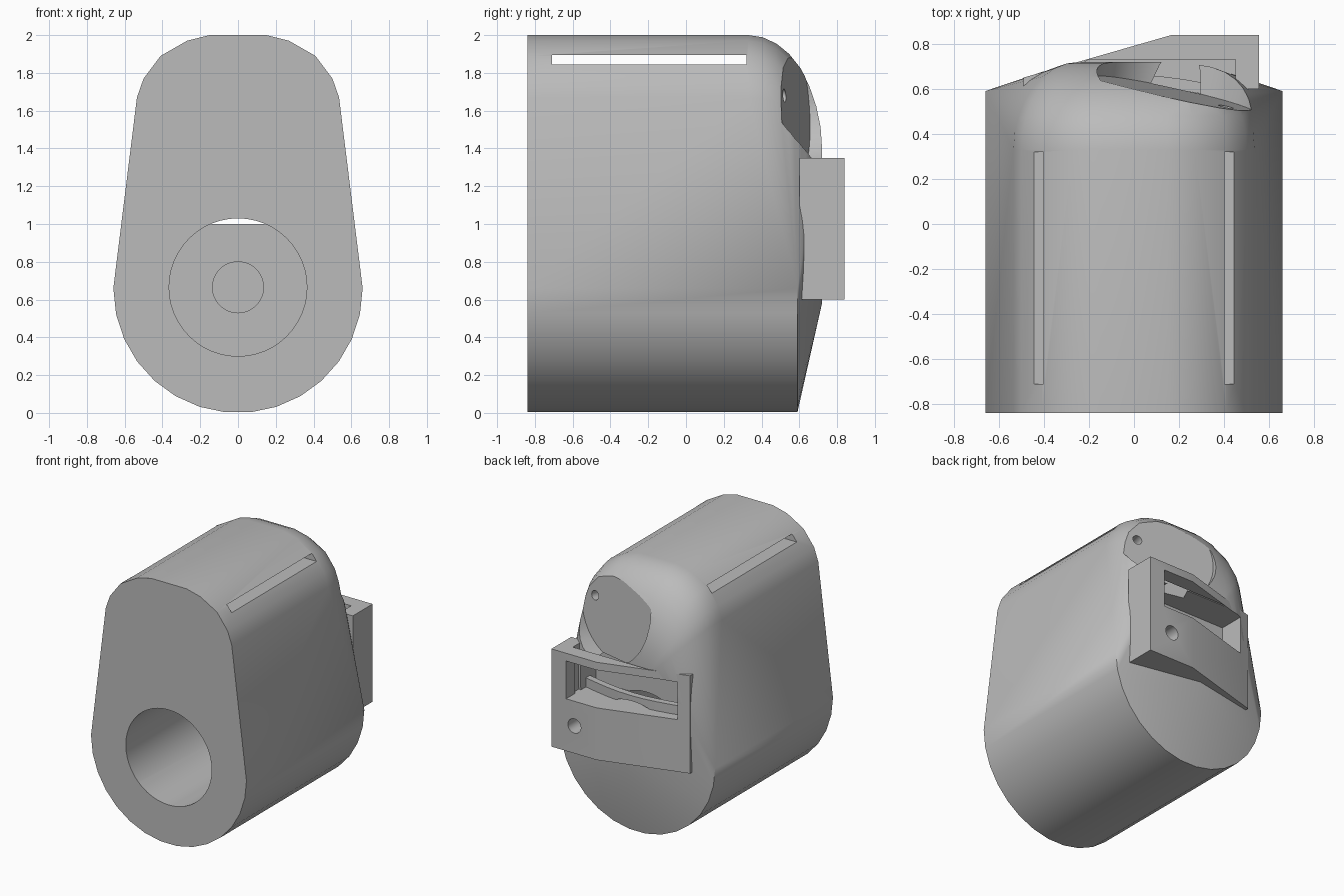
import bpy, bmesh, math
from mathutils import Vector

if "Cube" in bpy.data.objects:
    bpy.data.objects.remove(bpy.data.objects["Cube"])

grey = bpy.data.materials.new("light grey plastic")
grey.use_nodes = True
COLOUR = (0.5, 0.5, 0.5, 1)
grey.diffuse_color = COLOUR
grey.node_tree.nodes["Principled BSDF"].inputs["Base Color"].default_value = COLOUR


def finish(name, bm):
    bmesh.ops.recalc_face_normals(bm, faces=bm.faces)
    mesh = bpy.data.meshes.new(name)
    bm.to_mesh(mesh)
    bm.free()
    mesh.materials.append(grey)
    ob = bpy.data.objects.new(name, mesh)
    bpy.context.collection.objects.link(ob)
    return ob


def prism(name, outline, z0, z1):
    """Extrude an outline in x, y from z0 up to z1."""
    bm = bmesh.new()
    face = bm.faces.new([bm.verts.new((x, y, z0)) for x, y in outline])
    top = bmesh.ops.extrude_face_region(bm, geom=[face])["geom"]
    bmesh.ops.translate(bm, vec=(0, 0, z1 - z0),
                        verts=[v for v in top if isinstance(v, bmesh.types.BMVert)])
    return finish(name, bm)


def block(name, x0, x1, y0, y1, z0, z1):
    return prism(name, [(x0, y0), (x1, y0), (x1, y1), (x0, y1)], z0, z1)


def rod(name, start, direction, length, radius):
    """Cylinder running from start along direction."""
    axis = Vector(direction).normalized()
    bm = bmesh.new()
    bmesh.ops.create_cone(bm, cap_ends=True, segments=48, radius1=radius,
                          radius2=radius, depth=length)
    bmesh.ops.rotate(bm, verts=bm.verts, matrix=axis.to_track_quat("Z", "Y").to_matrix())
    bmesh.ops.translate(bm, verts=bm.verts, vec=Vector(start) + axis * length / 2)
    return finish(name, bm)


def cut(ob, cutters):
    bpy.context.view_layer.objects.active = ob
    for cutter in cutters:
        mod = ob.modifiers.new("cut", "BOOLEAN")
        mod.operation = "DIFFERENCE"
        mod.solver = "EXACT"
        mod.object = cutter
        bpy.ops.object.modifier_apply(modifier=mod.name)
        bpy.data.objects.remove(cutter)


def smooth(ob):
    bpy.ops.object.select_all(action="DESELECT")
    ob.select_set(True)
    bpy.context.view_layer.objects.active = ob
    bpy.ops.object.shade_smooth_by_angle(angle=math.radians(25))


# Egg outline: round lower half, tapered sides, rounded flat top
R = 0.66
lower = [(R * math.cos(a), R + R * math.sin(a))
         for a in (math.radians(-180 + 12 * i) for i in range(16))]
right_top = [(0.535, 1.67), (0.5, 1.77), (0.41, 1.89), (0.27, 1.97), (0.15, 2.0)]
upper = right_top + [(-x, z) for x, z in right_top]

# Body: hull of the front outline, the sharp lower rear rim, the rounded
# upper rear shoulder and the shallow rear ridge
points = [(x, -0.84, z) for x, z in lower + upper]
points += [(x, 0.59, z) for x, z in lower]
for i in range(9):
    a = math.radians(90 * i / 8)
    kx, kz = 0.45 + 0.55 * math.cos(a), 0.15 + 0.85 * math.cos(a)
    points += [(x * kx, 0.33 + 0.39 * math.sin(a), 1.3 + (z - 1.3) * kz) for x, z in upper]
points.append((0, 0.72, 0.58))
bm = bmesh.new()
for p in points:
    bm.verts.new(p)
hull = bmesh.ops.convex_hull(bm, input=bm.verts)
bmesh.ops.delete(bm, geom=[v for v in hull["geom_interior"] + hull["geom_unused"]
                           if isinstance(v, bmesh.types.BMVert)], context="VERTS")
bmesh.ops.dissolve_limit(bm, angle_limit=0.002, verts=bm.verts, edges=bm.edges)
body = finish("body", bm)

WINDOW = (-0.4, 0.43, 0.48, 1.0, 1.0, 1.29)
dish_axis = (0.22, 1, 0.08)
cut(body, [
    rod("bore", (0, -1, 0.665), (0, 1, 0), 1.58, 0.365),
    rod("axle_hole", (0, 0.5, 0.665), (0, 1, 0), 0.19, 0.135),
    block("side_slot", -1, 1, -0.71, 0.32, 1.845, 1.895),
    rod("rear_dish", (0.18, 0.575, 1.63), dish_axis, 0.6, 0.36),
    rod("dish_hole", (0.38, 0.4, 1.67), dish_axis, 0.4, 0.035),
    block("body_window", *WINDOW),
])
smooth(body)

# Rear housing with a slanted back, a window, an open top slot and a screw hole
housing = prism("rear_housing", [(-0.49, 0.6), (-0.49, 0.65), (0.17, 0.84),
                                 (0.555, 0.84), (0.555, 0.6)], 0.6, 1.35)
cut(housing, [
    block("housing_window", *WINDOW),
    prism("top_slot", [(-0.39, 0.5), (-0.39, 0.62), (-0.2, 0.73), (0.45, 0.73),
                       (0.45, 0.5)], 1.0, 1.5),
    rod("housing_axle_hole", (0, 0.5, 0.665), (0, 1, 0), 0.19, 0.135),
    rod("screw_hole", (0.36, 0.66, 0.81), (0, 1, 0), 0.4, 0.055),
])
smooth(housing)

# Curved inner shelf seen through the window
arc = [(-0.4 + 0.83 * i / 8, 0.60 + 0.06 * math.sin(math.pi * i / 8)) for i in range(9)]
shelf = prism("inner_shelf", arc + [(x, y - 0.05) for x, y in reversed(arc)], 1.0, 1.07)
cut(shelf, [rod("shelf_clearance", (0, -1, 0.665), (0, 1, 0), 2, 0.365)])
